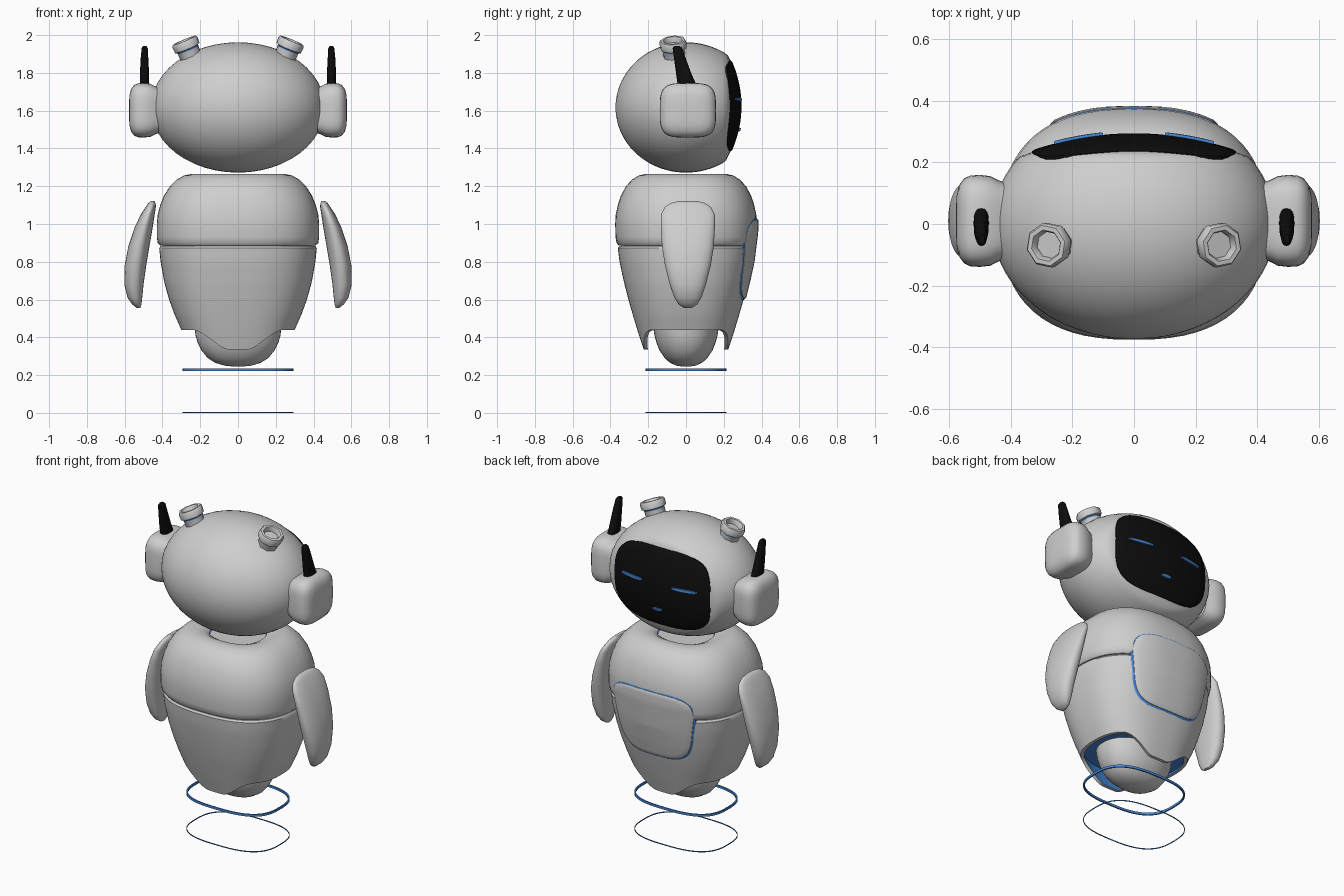
import bpy, bmesh, math
from mathutils import Vector

if "Cube" in bpy.data.objects:
    bpy.data.objects.remove(bpy.data.objects["Cube"])


def material(name, rgb):
    m = bpy.data.materials.new(name)
    m.diffuse_color = (*rgb, 1)
    m.use_nodes = True
    m.node_tree.nodes["Principled BSDF"].inputs["Base Color"].default_value = m.diffuse_color
    return m


SHELL = material("light grey shell", (0.62, 0.62, 0.62))
BLUE = material("blue trim", (0.06, 0.25, 0.70))
BLACK = material("black gloss", (0.004, 0.004, 0.004))


def oval(hx, hy, n=2.0, count=48):
    """Superellipse points, n=2 is an ellipse, larger n is boxier."""
    pts = []
    for i in range(count):
        a = 2 * math.pi * i / count
        c, s = math.cos(a), math.sin(a)
        pts.append((hx * math.copysign(abs(c) ** (2 / n), c),
                    hy * math.copysign(abs(s) ** (2 / n), s)))
    return pts


def level(cx, cy, z, hx, hy, n=2.0, count=48):
    return [(cx + x, cy + y, z) for x, y in oval(hx, hy, n, count)]


def skin(name, rings, mats, rule=None, caps=True, loop=False, angle=40):
    """Join rings of points into a surface; rule(band) picks the material."""
    bm = bmesh.new()
    rows = [[bm.verts.new(p) for p in r] for r in rings]
    pairs = list(zip(rows, rows[1:]))
    if loop:
        pairs.append((rows[-1], rows[0]))
    for k, (a, b) in enumerate(pairs):
        for i in range(len(a)):
            j = (i + 1) % len(a)
            f = bm.faces.new((a[i], a[j], b[j], b[i]))
            f.material_index = rule(k) if rule else 0
    if caps and not loop:
        bm.faces.new(rows[0])
        bm.faces.new(rows[-1])
    bmesh.ops.recalc_face_normals(bm, faces=bm.faces)
    me = bpy.data.meshes.new(name)
    bm.to_mesh(me)
    bm.free()
    ob = bpy.data.objects.new(name, me)
    bpy.context.collection.objects.link(ob)
    for m in mats:
        me.materials.append(m)
    bpy.ops.object.select_all(action='DESELECT')
    ob.select_set(True)
    bpy.context.view_layer.objects.active = ob
    bpy.ops.object.shade_smooth_by_angle(angle=math.radians(angle))
    return ob


def patch(name, mat, cx, cz, w, h, n, surf, off, thick, taper=0.0, steps=8):
    """Rounded plate that follows the surface y = surf(x, z)."""
    def ring(k, d):
        out = []
        for x, z in oval(w * k, h * k, n, 48):
            px, pz = cx + x * (1 + taper * z / h), cz + z
            out.append((px, surf(px, pz) + d, pz))
        return out
    rings = [ring(max(0.02, i / steps * 0.97), off) for i in range(steps + 1)]
    rings += [ring(1, off - 0.004), ring(1, off - thick)]
    skin(name, rings, [mat])


# Head: ellipsoid with a flattened, gently curved face side
def face_y(x, z):
    return 0.287 - 0.5 * x * x - 0.9 * (z - 1.625) ** 2


rings = []
for i in range(1, 44):
    a = math.pi * i / 44
    ring = []
    for x, z in oval(0.46 * math.sin(a), 0.345 * math.sin(a)):
        ring.append((x, min(-0.373 * math.cos(a), face_y(x, z + 1.617)), z + 1.617))
    rings.append(ring)
skin("head", rings, [SHELL])

# Visor with eyes and mouth
patch("visor", BLACK, 0, 1.625, 0.33, 0.24, 3.3, face_y, 0.007, 0.05)
for s, side in ((-1, "left"), (1, "right")):
    patch(side + "_eye", BLUE, s * 0.18, 1.66, 0.08, 0.009, 2.5, face_y, 0.016, 0.0095)
patch("mouth", BLUE, 0, 1.50, 0.032, 0.009, 3, face_y, 0.016, 0.0095)

# Torso half sizes by height: (z, half width, half depth)
PROFILE = [(0.33, 0.265, 0.222), (0.44, 0.30, 0.258), (0.52, 0.336, 0.282),
           (0.60, 0.365, 0.305), (0.69, 0.39, 0.328), (0.80, 0.41, 0.352),
           (0.88, 0.418, 0.362), (0.96, 0.43, 0.372), (1.04, 0.427, 0.372),
           (1.10, 0.413, 0.362)]
N = 2.5


def half(z):
    z = min(max(z, PROFILE[0][0]), PROFILE[-1][0])
    for (z0, a0, b0), (z1, a1, b1) in zip(PROFILE, PROFILE[1:]):
        if z <= z1:
            t = (z - z0) / (z1 - z0)
            return a0 + (a1 - a0) * t, b0 + (b1 - b0) * t


def belly_y(x, z):
    a, b = half(z)
    return b * max(0, 1 - abs(x / a) ** N) ** (1 / N)


# Upper torso with a dished neck opening
upper = [(0.885, 0.395, 0.34), (0.887, 0.413, 0.357), (0.90, 0.425, 0.368),
         (0.93, 0.43, 0.373), (1.00, 0.43, 0.375), (1.05, 0.425, 0.372),
         (1.10, 0.412, 0.361), (1.15, 0.392, 0.345), (1.20, 0.36, 0.318),
         (1.235, 0.325, 0.285), (1.257, 0.285, 0.25), (1.266, 0.24, 0.21),
         (1.262, 0.20, 0.17), (1.245, 0.16, 0.14), (1.235, 0.155, 0.135)]
skin("upper_torso", [level(0, 0, z, a, b, N, 64) for z, a, b in upper],
     [SHELL, BLUE], lambda k: int(k == 13))


# Lower torso shell: scooped at the sides, blue on the inside
def shell_ring(t, inset):
    ring = []
    for ux, uy in oval(1, 1, N, 96):
        u = min(max((abs(ux) * 0.28 - 0.05) / 0.18, 0), 1)
        low = 0.335 + 0.105 * u * u * (3 - 2 * u)
        z = low + (0.872 - low) * t
        a, b = half(z)
        ring.append((ux * (a - inset), uy * (b - inset), z))
    return ring


rings = [level(0, 0, 0.886, 0.395, 0.34, N, 96), level(0, 0, 0.883, 0.41, 0.353, N, 96)]
rings += [shell_ring(1 - i / 16, 0) for i in range(17)]
rings += [shell_ring(i / 16, 0.02) for i in range(6)]
skin("lower_torso", rings, [SHELL, BLUE], lambda k: int(k > 18), caps=False)
skin("inner_lining", [level(0, 0, 0.455, 0.285, 0.235, N), level(0, 0, 0.47, 0.285, 0.235, N)], [BLUE])

# Rounded tail dome
dome = [(0.245, 0.02, 0.015), (0.25, 0.07, 0.05), (0.265, 0.12, 0.085), (0.29, 0.16, 0.112),
        (0.33, 0.193, 0.14), (0.37, 0.213, 0.156), (0.41, 0.225, 0.167), (0.46, 0.23, 0.175)]
skin("bottom_dome", [level(0, 0, z, a, b, 2.2) for z, a, b in dome], [SHELL])

# Belly panel with a thin blue seam
patch("panel_seam", BLUE, 0, 0.815, 0.268, 0.22, 4, belly_y, 0.004, 0.03, 0.14, 12)
patch("belly_panel", SHELL, 0, 0.815, 0.26, 0.211, 4, belly_y, 0.011, 0.03, 0.14, 12)

# Hover rings
for name, z0, z1, w in (("upper_hover_ring", 0.222, 0.236, 0.008), ("ground_ring", 0, 0.006, 0.003)):
    skin(name, [level(0, 0, z, 0.294 - d, 0.214 - d, 2.8, 64)
                for z, d in ((z0, 0), (z1, 0), (z1, w), (z0, w))], [BLUE], loop=True)

# Mirrored parts
arm = [(1.121, 0.452, 0.010, 0.05), (1.112, 0.455, 0.019, 0.09), (1.09, 0.462, 0.027, 0.122),
       (1.05, 0.478, 0.037, 0.143), (0.98, 0.50, 0.048, 0.143), (0.88, 0.525, 0.056, 0.137),
       (0.78, 0.543, 0.057, 0.121), (0.68, 0.551, 0.051, 0.096), (0.61, 0.546, 0.039, 0.072),
       (0.575, 0.536, 0.025, 0.05), (0.556, 0.527, 0.010, 0.022)]
ear = [(0.42, 0.125), (0.44, 0.132), (0.465, 0.145), (0.50, 0.149), (0.53, 0.147),
       (0.55, 0.138), (0.567, 0.115), (0.575, 0.08), (0.577, 0.03)]
nub = [(-0.12, 0.058), (-0.055, 0.060), (-0.048, 0.062), (-0.044, 0.072), (-0.012, 0.074),
       (0, 0.067), (0, 0.052), (-0.012, 0.046), (-0.03, 0.044)]
spike = [(1.72, 0.01, 0.495, 0.025, 0.052), (1.80, -0.013, 0.495, 0.024, 0.04),
         (1.88, -0.033, 0.495, 0.020, 0.031), (1.932, -0.046, 0.494, 0.016, 0.025),
         (1.942, -0.048, 0.494, 0.009, 0.015)]
for s, side in ((-1, "left"), (1, "right")):
    skin(side + "_arm", [level(s * cx, 0.01, z, a, b, 2.3) for z, cx, a, b in arm], [SHELL])
    skin(side + "_ear", [[(s * x, 0.01 + y, 1.602 + z) for y, z in oval(r, r * 0.97, 3.8)]
                         for x, r in ear], [SHELL])
    skin(side + "_antenna", [level(s * cx, cy, z, a, b, 2.5, 16) for z, cy, cx, a, b in spike], [BLACK])
    # Octagonal hollow nub tilted outward
    axis = Vector((s * 0.38, -0.08, 0.92)).normalized()
    turn = axis.to_track_quat('Z', 'Y')
    top = Vector((s * 0.285, -0.07, 1.972))
    skin(side + "_nub", [[top + turn @ Vector((x, y, h)) for x, y in oval(r, r, 2, 8)]
                         for h, r in nub], [SHELL, BLUE], lambda k: int(k == 1), angle=50)
